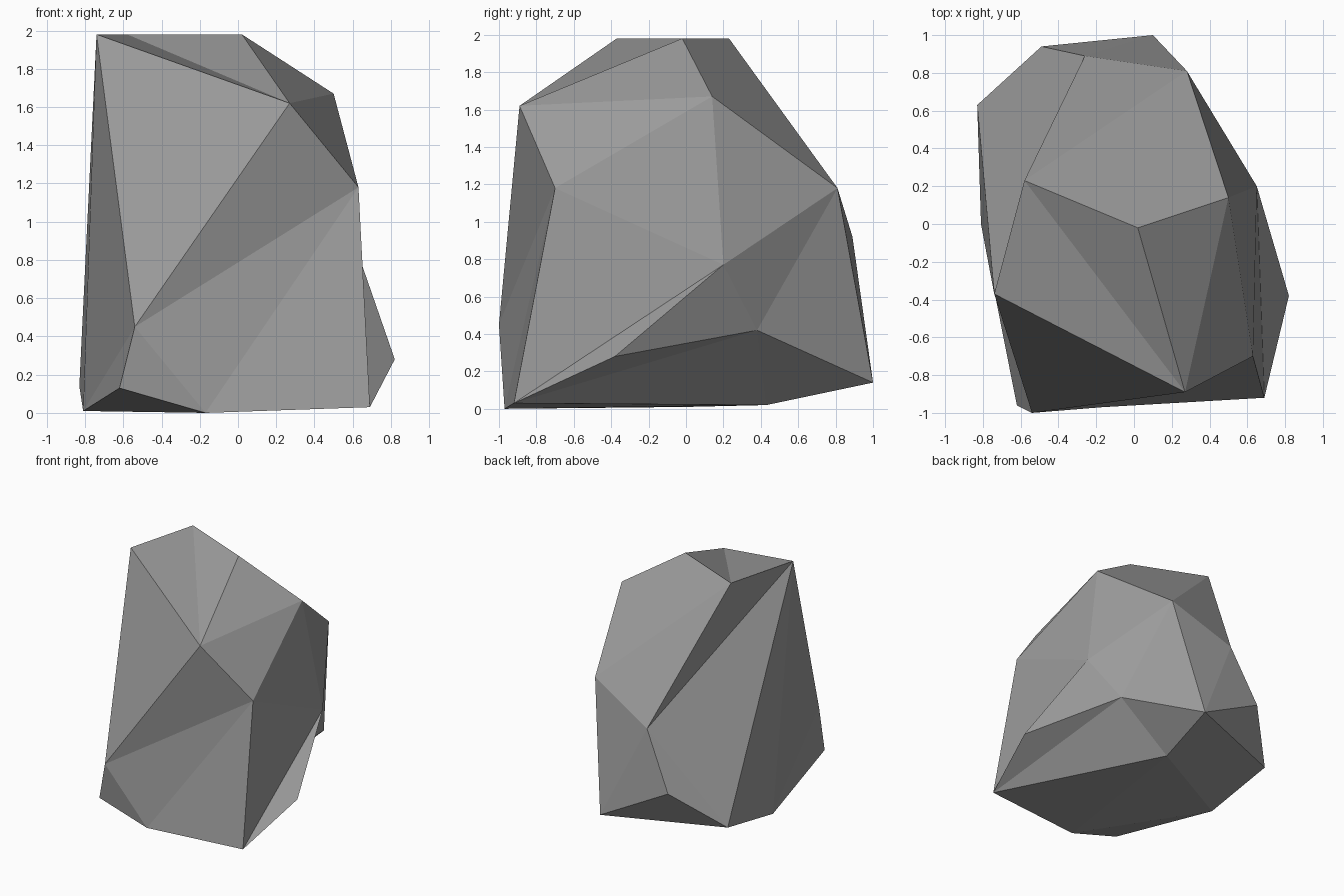
import bpy
import bmesh

default_cube = bpy.data.objects.get("Cube")
if default_cube:
    bpy.data.objects.remove(default_cube, do_unlink=True)

# Corners of the boulder, named by where they sit
corners = {
    "top_right": (-.74, -.37, 1.98), "top_mid": (.02, -.02, 1.98), "top_back": (-.58, .23, 1.98),
    "brow": (.27, -.89, 1.62), "shoulder": (.5, .14, 1.67), "cheek": (.63, -.7, 1.18),
    "nose": (-.54, -1, .45), "chin": (-.62, -.96, .13), "base_right": (-.81, 0, .01),
    "base_front": (-.17, -.97, 0), "base_left": (.69, -.92, .03), "hip": (.82, -.38, .28),
    "waist": (.65, .2, .77), "heel": (-.83, .63, .14), "back_high": (.28, .81, 1.18),
    "hollow": (.45, .38, .42), "back_low": (.1, 1, .14), "base_back": (.02, .43, .02),
    "back_mid": (-.26, .89, .92), "back_right": (-.49, .94, .45),
}

# Each fan of flat facets spreads from a hub corner along a chain of neighbours
fans = [
    "brow: top_mid top_back top_right nose cheek shoulder top_mid",
    "top_back: top_right back_mid back_high shoulder top_mid",
    "cheek: shoulder waist base_left base_front nose",
    "nose: base_front chin base_right top_right",
    "top_right: base_right heel back_mid",
    "back_mid: heel back_right back_low back_high",
    "back_high: back_low hollow waist shoulder",
    "waist: base_left hip hollow",
    "hollow: hip base_left base_back back_low",
    "base_back: back_low heel base_right base_front base_left",
    "back_low: back_right heel",
    "chin: base_front base_right",
]

# Stone material
stone = bpy.data.materials.new("stone_grey")
stone.use_nodes = True
grey = (.33, .33, .33, 1)
stone.diffuse_color = grey
for node in stone.node_tree.nodes:
    if node.type == "BSDF_PRINCIPLED":
        node.inputs["Base Color"].default_value = grey

# Boulder mesh
bm = bmesh.new()
verts = {name: bm.verts.new(place) for name, place in corners.items()}
for fan in fans:
    hub, chain = fan.split(":")
    chain = chain.split()
    for first, second in zip(chain, chain[1:]):
        bm.faces.new((verts[hub], verts[first], verts[second]))
bmesh.ops.recalc_face_normals(bm, faces=bm.faces[:])

mesh = bpy.data.meshes.new("boulder")
bm.to_mesh(mesh)
bm.free()
mesh.materials.append(stone)
boulder = bpy.data.objects.new("boulder", mesh)
bpy.context.collection.objects.link(boulder)
